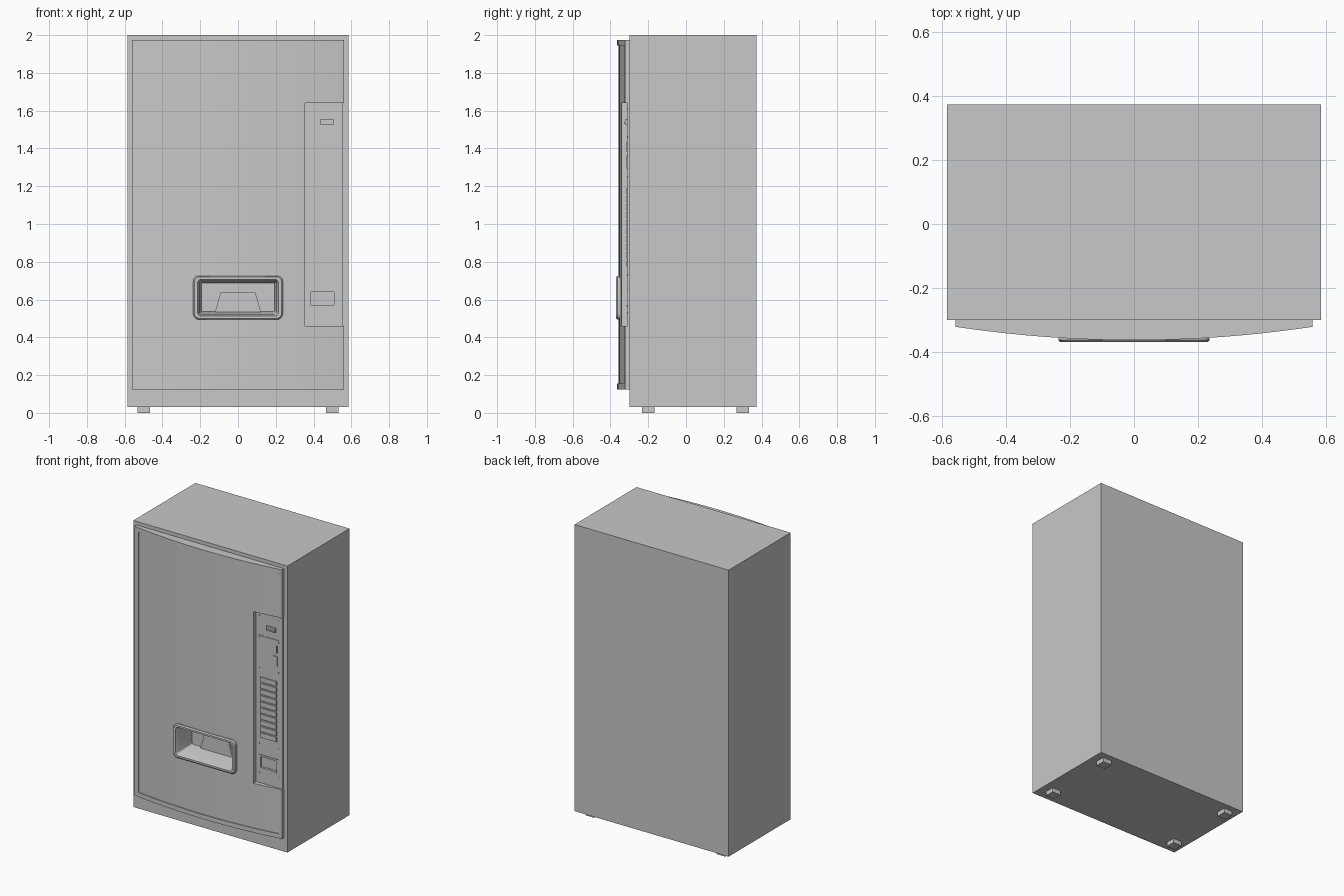
import bpy, bmesh, math

if "Cube" in bpy.data.objects:
    bpy.data.objects.remove(bpy.data.objects["Cube"], do_unlink=True)

grey = bpy.data.materials.new("cabinet grey")
grey.use_nodes = True
grey.diffuse_color = (0.58, 0.58, 0.58, 1)
grey.node_tree.nodes["Principled BSDF"].inputs["Base Color"].default_value = grey.diffuse_color


def finish(name, bm, smooth=False):
    bmesh.ops.recalc_face_normals(bm, faces=bm.faces)
    mesh = bpy.data.meshes.new(name)
    bm.to_mesh(mesh)
    bm.free()
    mesh.materials.append(grey)
    ob = bpy.data.objects.new(name, mesh)
    bpy.context.collection.objects.link(ob)
    if smooth:
        bpy.ops.object.select_all(action='DESELECT')
        ob.select_set(True)
        bpy.context.view_layer.objects.active = ob
        bpy.ops.object.shade_smooth_by_angle(angle=math.radians(30))
    return ob


def prism(name, points, axis, lo, hi, smooth=False):
    """Extrude a 2D outline along y (outline in x, z) or z (outline in x, y)."""
    bm = bmesh.new()
    place = (lambda a, b, t: (a, t, b)) if axis == 'y' else (lambda a, b, t: (a, b, t))
    face = bm.faces.new([bm.verts.new(place(a, b, lo)) for a, b in points])
    new = bmesh.ops.extrude_face_region(bm, geom=[face])["geom"]
    shift = place(0, 0, hi - lo)
    bmesh.ops.translate(bm, vec=shift, verts=[v for v in new if isinstance(v, bmesh.types.BMVert)])
    return finish(name, bm, smooth)


def box(name, x0, x1, y0, y1, z0, z1):
    return prism(name, [(x0, y0), (x1, y0), (x1, y1), (x0, y1)], 'z', z0, z1)


def cut(target, cutter):
    cutter.hide_render = True
    mod = target.modifiers.new("cut", 'BOOLEAN')
    mod.operation = 'DIFFERENCE'
    mod.solver = 'EXACT'
    mod.object = cutter
    bpy.context.view_layer.objects.active = target
    bpy.ops.object.modifier_apply(modifier=mod.name)
    bpy.data.objects.remove(cutter, do_unlink=True)


def rounded(hw, hh, r, cx, cz, steps=5):
    pts = []
    for k, (sx, sz) in enumerate([(1, 1), (-1, 1), (-1, -1), (1, -1)]):
        for i in range(steps + 1):
            a = math.pi / 2 * (k + i / steps)
            pts.append((cx + sx * (hw - r) + r * math.cos(a), cz + sz * (hh - r) + r * math.sin(a)))
    return pts


# Bowed door front
DOOR_X, Z_LOW, Z_HIGH = 0.56, 0.125, 1.975
NOTCH_X, NOTCH_LOW, NOTCH_HIGH = 0.355, 0.46, 1.64
FRONT, RECESS, TRIM = -0.364, 0.006, 0.03
HATCH_Z = 0.61


def bow(x):
    return FRONT + 0.042 * (x / DOOR_X) ** 2


def bowed_slab(name, x0, x1, z0, z1, inset=0.0, back=-0.3):
    n = max(1, round((x1 - x0) / 0.056))
    xs = [x0 + (x1 - x0) * i / n for i in range(n + 1)]
    outline = [(x, bow(x) + inset) for x in xs] + [(x1, back), (x0, back)]
    return prism(name, outline, 'z', z0, z1, True)


# Cabinet and feet
cabinet = box("cabinet", -0.586, 0.586, -0.3, 0.374, 0.03, 2.0)
cut(cabinet, box("cabinet_cutter", -0.205, 0.205, -0.5, -0.19, 0.515, 0.71))
for side, x in (("right", -0.5), ("left", 0.5)):
    for end, y in (("front", -0.2), ("back", 0.3)):
        box(f"{end}_{side}_foot", x - 0.033, x + 0.033, y - 0.033, y + 0.033, 0, 0.03)

# Door with control notch and hatch opening
door = bowed_slab("door", -DOOR_X, DOOR_X, Z_LOW, Z_HIGH, RECESS)
cut(door, box("notch_cutter", NOTCH_X, 1, -0.6, -0.2, NOTCH_LOW, NOTCH_HIGH))
cut(door, box("hatch_cutter", -0.21, 0.21, -0.6, -0.2, 0.51, 0.71))

# Raised trim round the door and the notch
bowed_slab("top_trim", -DOOR_X, DOOR_X, Z_HIGH - TRIM, Z_HIGH)
bowed_slab("bottom_trim", -DOOR_X, DOOR_X, Z_LOW, Z_LOW + TRIM)
bowed_slab("right_trim", -DOOR_X, TRIM - DOOR_X, Z_LOW + TRIM, Z_HIGH - TRIM)
bowed_slab("left_upper_trim", DOOR_X - 0.02, DOOR_X, NOTCH_HIGH, Z_HIGH - TRIM)
bowed_slab("left_lower_trim", DOOR_X - 0.02, DOOR_X, Z_LOW + TRIM, NOTCH_LOW)

# Delivery hatch: stepped frame running into a tapered chute
bm = bmesh.new()
rings = []
for hw, hh, r, y, cz in [(0.237, 0.116, 0.03, -0.345, HATCH_Z), (0.237, 0.116, 0.03, -0.363, HATCH_Z),
                         (0.230, 0.109, 0.025, -0.370, HATCH_Z), (0.215, 0.097, 0.02, -0.370, HATCH_Z),
                         (0.205, 0.090, 0.015, -0.345, HATCH_Z), (0.194, 0.076, 0.008, -0.22, HATCH_Z + 0.002)]:
    rings.append([bm.verts.new((x, y, z)) for x, z in rounded(hw, hh, r, 0, cz)])
for a, b in zip(rings, rings[1:]):
    for i in range(len(a)):
        j = (i + 1) % len(a)
        bm.faces.new((a[i], a[j], b[j], b[i]))
bm.faces.new(rings[-1])
finish("hatch_frame", bm, True)
prism("hatch_flap", [(-0.122, 0.534), (0.122, 0.534), (0.092, 0.637), (-0.092, 0.637)], 'y', -0.235, -0.22)

# Control panel
PANEL = -0.309
panel = box("control_panel", NOTCH_X, 0.556, PANEL, -0.295, NOTCH_LOW, NOTCH_HIGH)
cut(panel, box("cup_cutter", 0.387, 0.509, -0.4, -0.299, 0.57, 0.64))


def plate(name, x0, x1, z0, z1, depth=0.005):
    return box(name, x0, x1, PANEL - depth, PANEL + 0.002, z0, z1)


# Note reader
plate("note_reader", 0.438, 0.505, 1.525, 1.555, 0.012)
plate("note_lip", 0.445, 0.498, 1.533, 1.54, 0.018)

# Coin slot and return lever
plate("coin_slot", 0.509, 0.515, 1.385, 1.435, 0.007)
plate("return_lever", 0.485, 0.518, 1.295, 1.362, 0.006)

# Selection buttons
for i in range(10):
    z = 0.775 + i * 0.0425
    plate(f"selection_button_{i + 1}", 0.387, 0.512, z, z + 0.033, 0.007)

# Change cup rim and panel seams
for name, z in (("lower", 0.65), ("upper", 1.47)):
    plate(f"{name}_seam", 0.375, 0.53, z, z + 0.005, 0.004)
plate("cup_lip", 0.387, 0.509, 0.562, 0.57, 0.006)

# Panel screws
for i, z in enumerate((0.53, 0.73, 1.25, 1.46, 1.61)):
    for side, x in (("inner", 0.38), ("outer", 0.525)):
        prism(f"{side}_screw_{i + 1}", rounded(0.005, 0.005, 0.005, x, z, 2)[::3] , 'y', PANEL - 0.004, PANEL)
